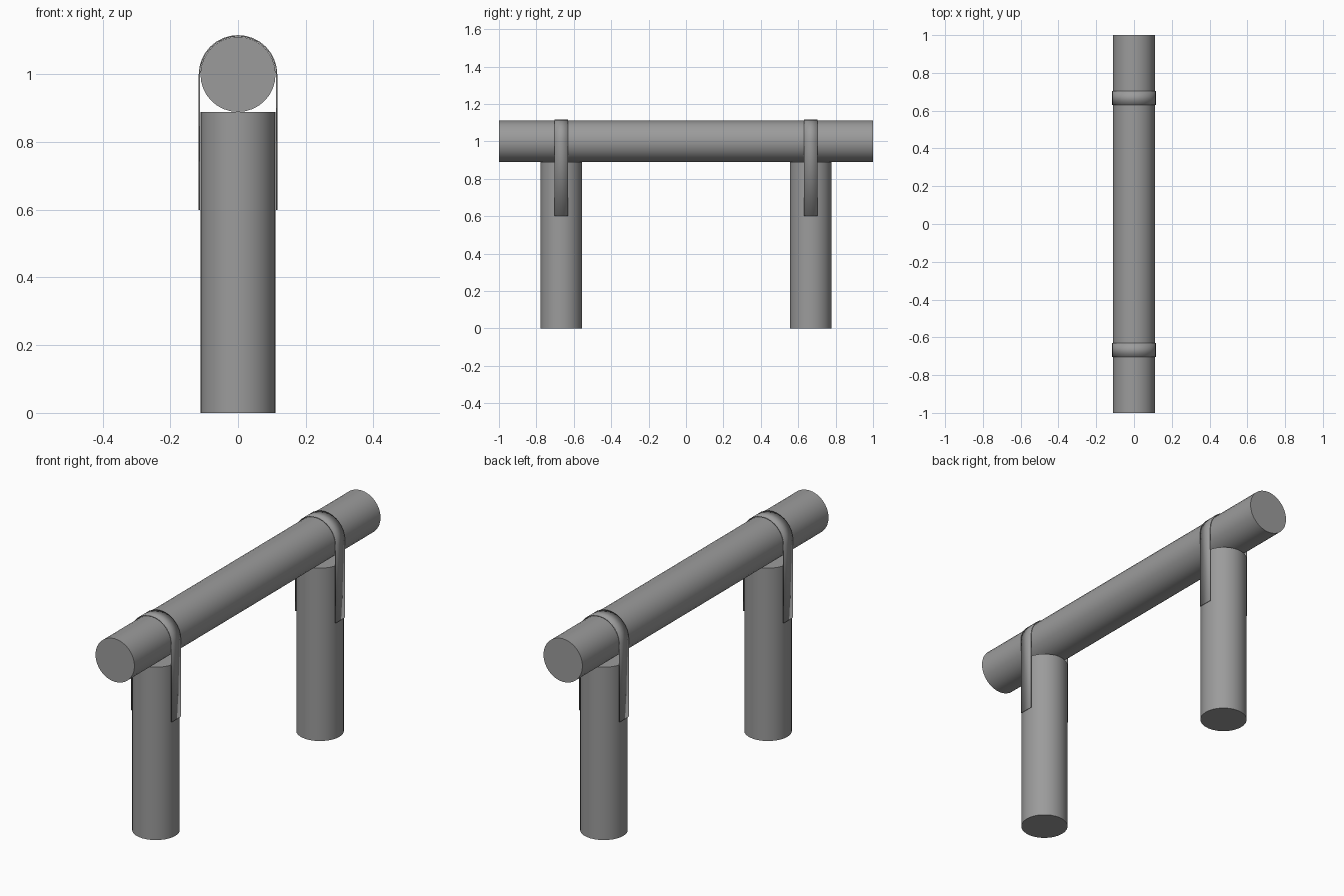
import bpy, bmesh, math

cube = bpy.data.objects.get("Cube")
if cube:
    bpy.data.objects.remove(cube, do_unlink=True)

RADIUS = 0.111
AXIS_Z = 1.0
POST_Y = 0.667
STRAP_WIDTH = 0.074
STRAP_BOTTOM = 0.6

grey = bpy.data.materials.new("plain grey")
grey.use_nodes = True
colour = (0.33, 0.33, 0.33, 1)
grey.diffuse_color = colour
grey.node_tree.nodes["Principled BSDF"].inputs["Base Color"].default_value = colour


def finish(obj, name):
    obj.name = name
    obj.data.materials.append(grey)
    bpy.ops.object.select_all(action='DESELECT')
    obj.select_set(True)
    bpy.context.view_layer.objects.active = obj
    bpy.ops.object.shade_smooth_by_angle(angle=math.radians(35))


def cylinder(name, length, location, rotation=(0, 0, 0)):
    bpy.ops.mesh.primitive_cylinder_add(vertices=32, radius=RADIUS, depth=length,
                                        location=location, rotation=rotation)
    finish(bpy.context.object, name)


def strap(name, y):
    # Path up one side, over the beam and down the other
    r = RADIUS + 0.001
    steps = 16
    arc = [(-r * math.cos(math.pi * i / steps), AXIS_Z + r * math.sin(math.pi * i / steps))
           for i in range(steps + 1)]
    path = [(-r, STRAP_BOTTOM)] + arc + [(r, STRAP_BOTTOM)]
    bm = bmesh.new()
    rows = [[bm.verts.new((x, y + s * STRAP_WIDTH / 2, z)) for s in (-1, 1)] for x, z in path]
    for a, b in zip(rows, rows[1:]):
        bm.faces.new((a[0], b[0], b[1], a[1]))
    mesh = bpy.data.meshes.new(name)
    bm.to_mesh(mesh)
    bm.free()
    obj = bpy.data.objects.new(name, mesh)
    bpy.context.collection.objects.link(obj)
    solid = obj.modifiers.new("thickness", 'SOLIDIFY')
    solid.thickness = 0.004
    solid.offset = 1
    finish(obj, name)


# Horizontal beam
cylinder("beam", 2, (0, 0, AXIS_Z), (math.pi / 2, 0, 0))

# Posts and the straps that hold the beam to them
post_height = AXIS_Z - RADIUS
for end, side in (("front", -1), ("back", 1)):
    cylinder(end + "_post", post_height, (0, side * POST_Y, post_height / 2))
    strap(end + "_strap", side * POST_Y)
